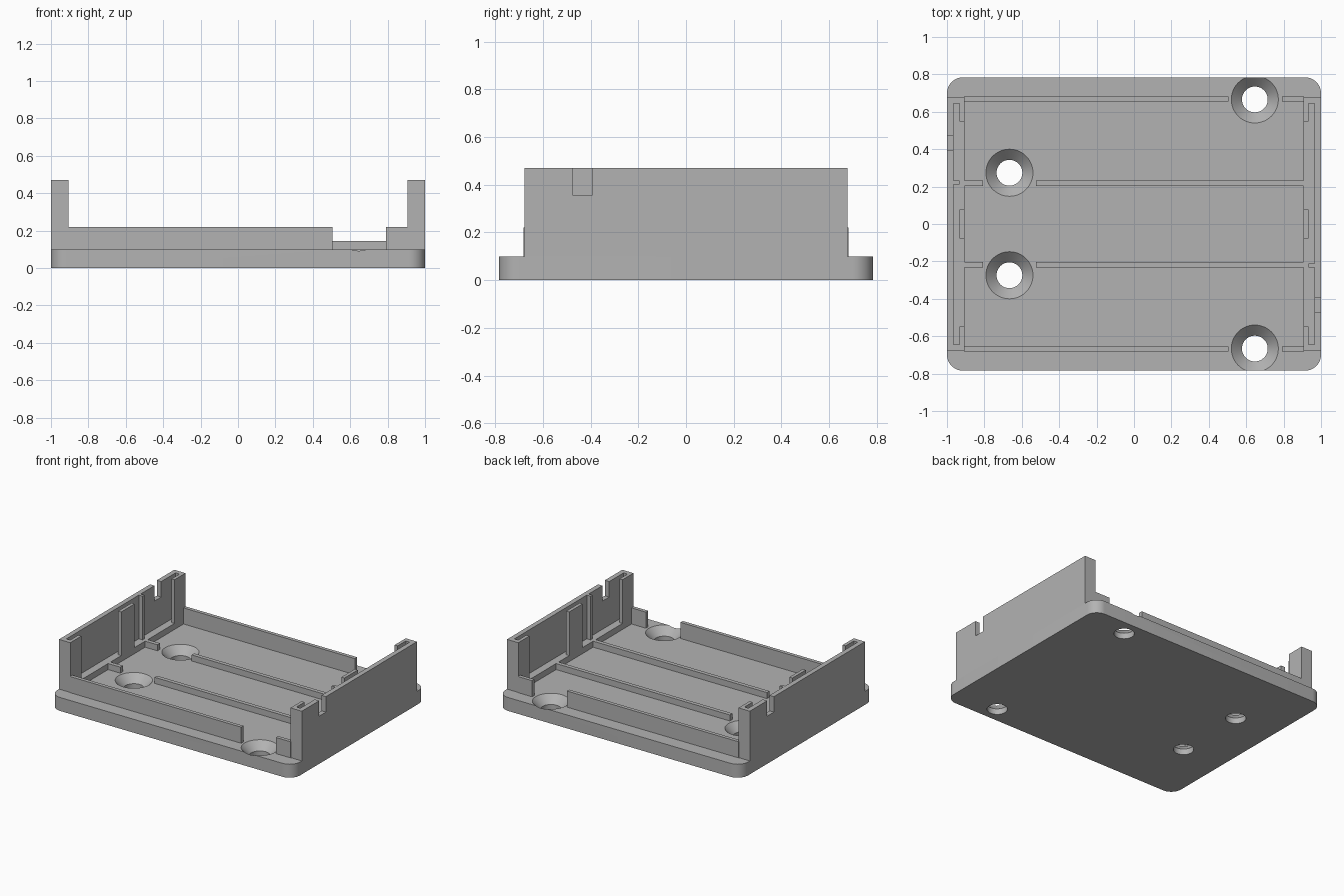
import bpy, bmesh, math
from mathutils import Matrix

cube = bpy.data.objects.get("Cube")
if cube:
    bpy.data.objects.remove(cube, do_unlink=True)

grey = bpy.data.materials.new("plain_grey")
grey.use_nodes = True
COLOUR = (0.45, 0.45, 0.45, 1)
grey.diffuse_color = COLOUR
grey.node_tree.nodes["Principled BSDF"].inputs["Base Color"].default_value = COLOUR


def finish(name, bm):
    bmesh.ops.recalc_face_normals(bm, faces=bm.faces)
    mesh = bpy.data.meshes.new(name)
    bm.to_mesh(mesh)
    bm.free()
    mesh.materials.append(grey)
    obj = bpy.data.objects.new(name, mesh)
    bpy.context.collection.objects.link(obj)
    return obj


def box(name, x, y, z):
    bm = bmesh.new()
    bmesh.ops.create_cube(bm, size=1)
    for v in bm.verts:
        v.co = [r[0] if c < 0 else r[1] for c, r in zip(v.co, (x, y, z))]
    return finish(name, bm)


def cut(obj, cutters):
    bpy.context.view_layer.objects.active = obj
    for c in cutters:
        mod = obj.modifiers.new("cut", 'BOOLEAN')
        mod.operation, mod.solver, mod.object = 'DIFFERENCE', 'EXACT', c
        bpy.ops.object.modifier_apply(modifier=mod.name)
        bpy.data.objects.remove(c, do_unlink=True)


def screw_cutter(x, y):
    # straight bore that opens into a 45 degree countersink
    bm = bmesh.new()
    profile = [(0, -.05), (.069, -.05), (.069, .043), (.146, .12), (0, .12)]
    verts = [bm.verts.new((r, 0, z)) for r, z in profile]
    edges = [bm.edges.new(p) for p in zip(verts, verts[1:])]
    bmesh.ops.spin(bm, geom=verts + edges, axis=(0, 0, 1), cent=(0, 0, 0),
                   angle=math.tau, steps=48, use_duplicate=False)
    bmesh.ops.remove_doubles(bm, verts=bm.verts, dist=1e-4)
    bmesh.ops.translate(bm, verts=bm.verts, vec=(x, y, 0))
    return finish("screw_cutter", bm)


PLATE, SILL, RAIL, TOP = 0.1, 0.145, 0.22, 0.47
HALF_Y, WALL_IN = 0.784, 0.907

# Base plate with rounded corners and four countersunk holes
plate = box("base_plate", (-1, 1), (-HALF_Y, HALF_Y), (0, PLATE))
bm = bmesh.new()
bm.from_mesh(plate.data)
uprights = [e for e in bm.edges if abs(e.verts[0].co.z - e.verts[1].co.z) > .01]
bmesh.ops.bevel(bm, geom=uprights, offset=0.085, segments=10, profile=0.5, affect='EDGES')
bm.to_mesh(plate.data)
bm.free()
cut(plate, [screw_cutter(x, s * y) for s in (-1, 1)
            for x, y in ((0.646, 0.666), (-0.666, 0.274))])
bpy.ops.object.select_all(action='DESELECT')
plate.select_set(True)
bpy.context.view_layer.objects.active = plate
bpy.ops.object.shade_smooth_by_angle(angle=math.radians(30))

# Side wall: hollow slots open at the top, inner openings and a cable notch
wall = box("left_wall", (WALL_IN, 1), (-0.678, 0.678), (PLATE - .005, TOP))
OVER = TOP + .1
cut(wall, [
    box("slot", (0.932, 0.964), (-0.21, 0.643), (SILL, OVER)),
    box("slot", (0.932, 0.964), (-0.643, -0.232), (SILL, OVER)),
    box("opening", (WALL_IN - .05, 0.933), (0.078, 0.548), (SILL, OVER)),
    box("opening", (WALL_IN - .05, 0.933), (-0.548, -0.078), (SILL, OVER)),
    box("notch", (0.95, 1.05), (-0.473, -0.394), (0.355, OVER)),
])

# The other wall is the same part turned half way round
other = bpy.data.objects.new("right_wall", wall.data.copy())
other.data.transform(Matrix.Rotation(math.pi, 4, 'Z'))
bpy.context.collection.objects.link(other)

# Long rails, interrupted around the screw holes
for side, s in (("front", -1), ("back", 1)):
    for kind, y0, y1, top, gap in (("edge", .655, .682, RAIL, (.504, .79)),
                                   ("inner", .203, .233, SILL, (-.806, -.524))):
        for end, x in (("right", (-WALL_IN - .003, gap[0])), ("left", (gap[1], WALL_IN + .003))):
            box(f"{side}_{kind}_rail_{end}", x, sorted((s * y0, s * y1)), (PLATE - .005, top))
